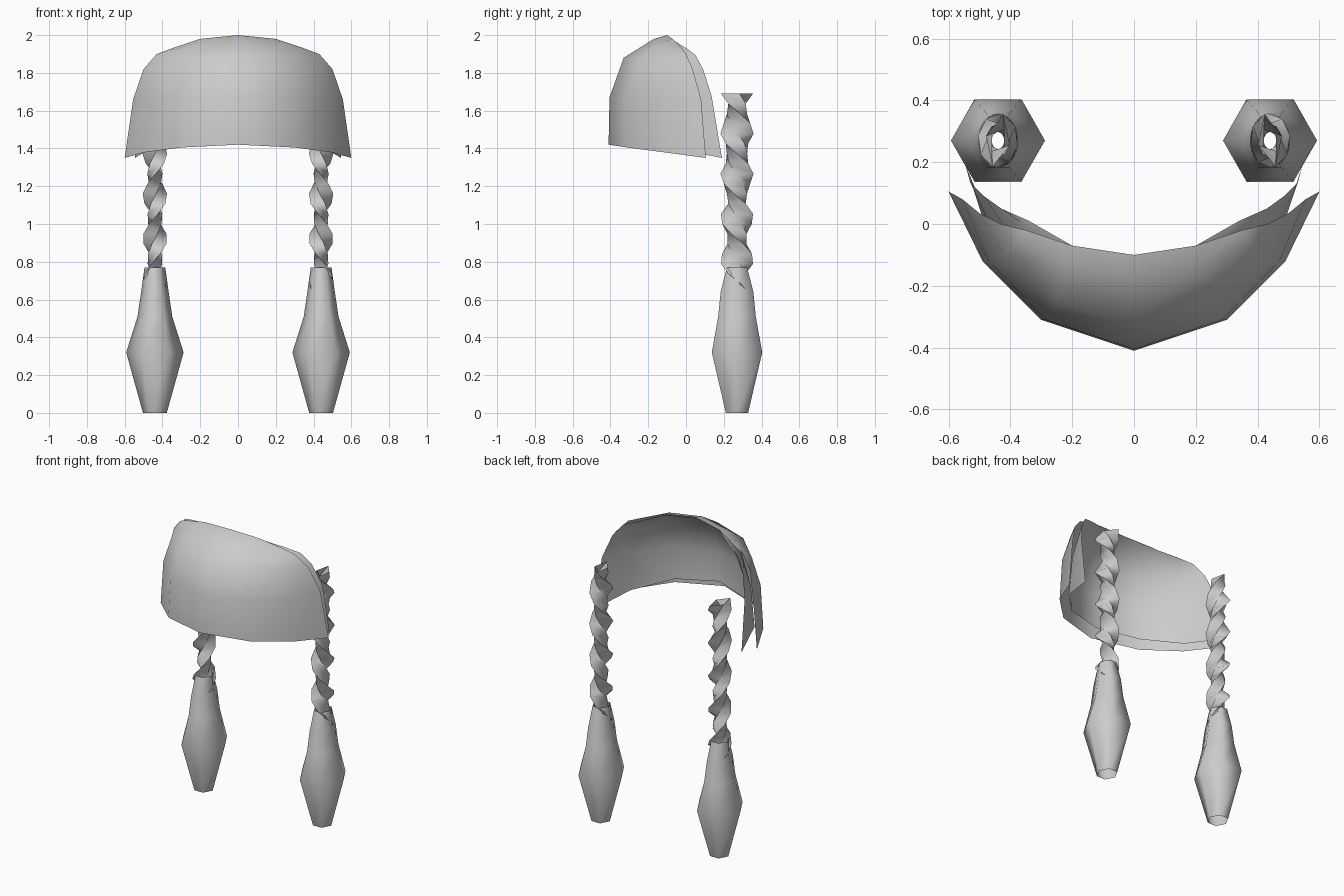
import bpy, bmesh
from math import pi, sin, cos, radians

cube = bpy.data.objects.get("Cube")
if cube:
    bpy.data.objects.remove(cube)

hair = bpy.data.materials.new("hair_grey")
hair.use_nodes = True
hair.diffuse_color = (0.6, 0.6, 0.6, 1)
hair.node_tree.nodes["Principled BSDF"].inputs["Base Color"].default_value = (0.6, 0.6, 0.6, 1)


def loft(name, rings, closed, angle):
    """Skin a list of point rows with quads and smooth the result."""
    bm = bmesh.new()
    rows = [[bm.verts.new(p) for p in ring] for ring in rings]
    for low, high in zip(rows, rows[1:]):
        n = len(low)
        for i in range(n if closed else n - 1):
            j = (i + 1) % n
            bm.faces.new((low[i], low[j], high[j], high[i]))
    bmesh.ops.remove_doubles(bm, verts=bm.verts, dist=0.001)
    bmesh.ops.recalc_face_normals(bm, faces=bm.faces)
    mesh = bpy.data.meshes.new(name)
    bm.to_mesh(mesh)
    bm.free()
    obj = bpy.data.objects.new(name, mesh)
    bpy.context.collection.objects.link(obj)
    mesh.materials.append(hair)
    bpy.ops.object.select_all(action='DESELECT')
    obj.select_set(True)
    bpy.context.view_layer.objects.active = obj
    bpy.ops.object.shade_smooth_by_angle(angle=radians(angle))
    return obj


def mirrored(half):
    """Complete a row that runs from the middle to the left side."""
    return [(-x, y, z) for x, y, z in reversed(half[1:])] + half


# Fringe, outer layer: rows from the lower rim up to the crown edge
outer = [
    [(0, -.41, 1.42), (.3, -.31, 1.405), (.49, -.12, 1.38), (.6, .105, 1.35)],
    [(0, -.405, 1.67), (.285, -.31, 1.67), (.47, -.12, 1.665), (.555, .08, 1.66)],
    [(0, -.33, 1.88), (.25, -.25, 1.87), (.42, -.1, 1.84), (.5, .035, 1.82)],
    [(0, -.17, 1.98), (.22, -.135, 1.96), (.37, -.05, 1.915), (.43, 0, 1.9)],
    [(0, -.1, 2), (.2, -.07, 1.98), (.35, -.02, 1.93), (.43, 0, 1.9)],
]
loft("fringe_outer", [mirrored(r) for r in outer], False, 80)

# Fringe, inner layer: slightly smaller, reaching further back
inner = [
    [(0, -.36, 1.47), (.27, -.27, 1.45), (.46, -.07, 1.4), (.545, .19, 1.35)],
    [(0, -.36, 1.67), (.255, -.27, 1.67), (.44, -.06, 1.67), (.53, .135, 1.68)],
    [(0, -.3, 1.86), (.23, -.22, 1.85), (.4, -.04, 1.83), (.485, .09, 1.82)],
    [(0, -.16, 1.97), (.21, -.11, 1.95), (.36, .0, 1.91), (.43, .05, 1.895)],
    [(0, -.1, 1.995), (.2, -.07, 1.975), (.34, .01, 1.925), (.43, .05, 1.895)],
]
loft("fringe_inner", [mirrored(r) for r in inner], False, 80)

# Braids: a twisted diamond tube over a six-sided tassel, both open-ended
BACK, OUT = 0.27, 0.44
for side, word in ((-1, "right"), (1, "left")):
    rings = []
    steps = 20
    for k in range(steps + 1):
        z = 0.63 + 1.06 * k / steps
        turn = pi / 2 - side * pi * (z - 0.81) / 0.225
        ring = []
        for i in range(4):
            r = 0.088 if i % 2 == 0 else 0.054
            a = turn - side * i * pi / 2
            ring.append((side * OUT + 0.74 * r * cos(a), BACK + r * sin(a), z))
        rings.append(ring)
    loft("braid_" + word, rings, True, 60)

    rings = []
    for z, rx, ry in ((0, .063, .068), (.32, .152, .154), (.51, .092, .115),
                      (.64, .073, .1), (.77, .055, .062)):
        rings.append([(side * OUT + rx * cos(i * pi / 3),
                       BACK + ry * sin(i * pi / 3), z) for i in range(6)])
    loft("tassel_" + word, rings, True, 80)
